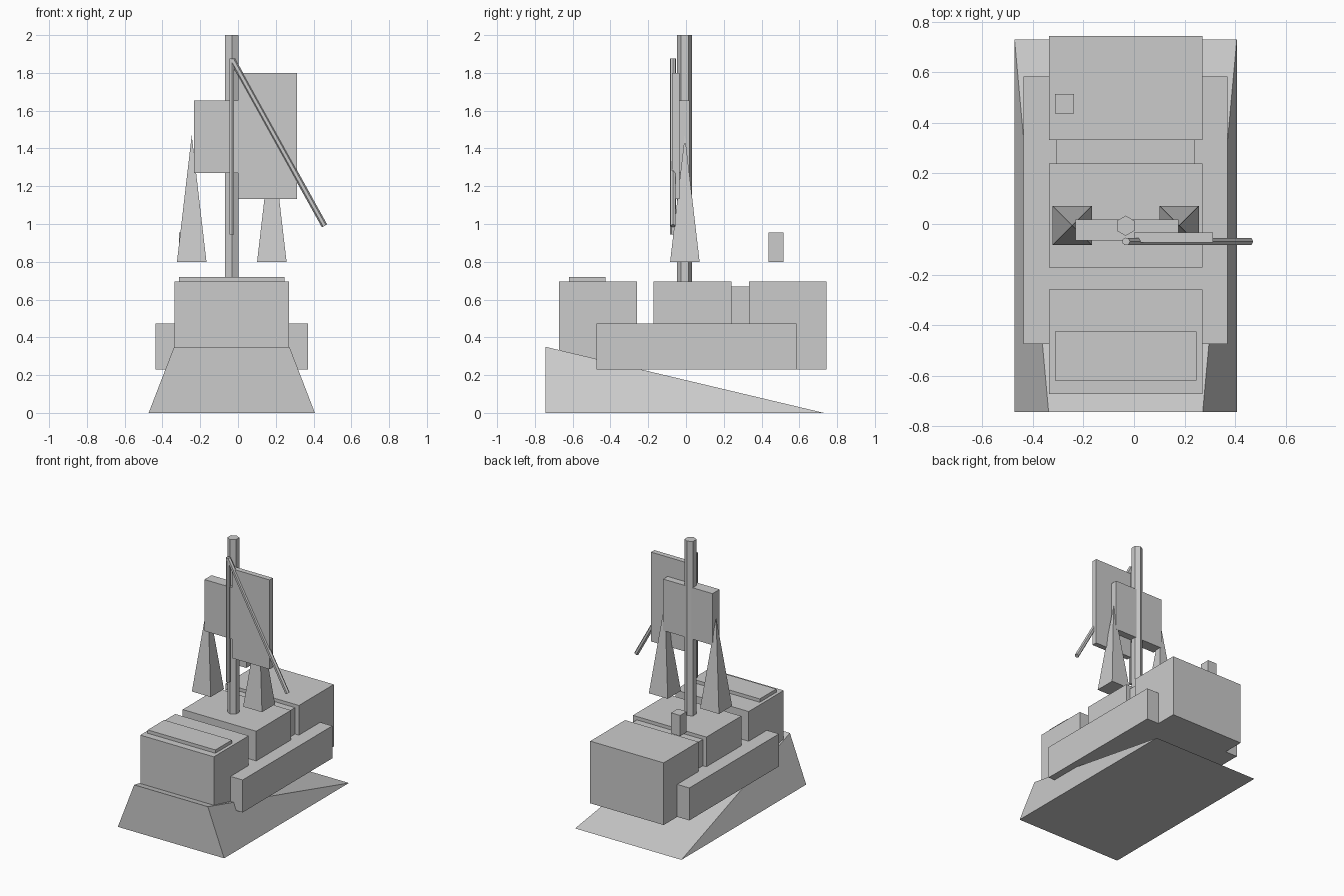
import bpy, bmesh, math
from mathutils import Vector

if "Cube" in bpy.data.objects:
    bpy.data.objects.remove(bpy.data.objects["Cube"])

grey = bpy.data.materials.new("plain grey")
grey.diffuse_color = (0.6, 0.6, 0.6, 1)
grey.use_nodes = True
grey.node_tree.nodes["Principled BSDF"].inputs["Base Color"].default_value = grey.diffuse_color
CX = -0.033  # hull centre line


def finish(name, bm):
    bmesh.ops.recalc_face_normals(bm, faces=bm.faces)
    me = bpy.data.meshes.new(name)
    bm.to_mesh(me)
    bm.free()
    me.materials.append(grey)
    ob = bpy.data.objects.new(name, me)
    bpy.context.collection.objects.link(ob)
    return ob


def box(name, x, y, z):
    bm = bmesh.new()
    bmesh.ops.create_cube(bm, size=1)
    for v in bm.verts:
        v.co = [a + (b - a) * (c + 0.5) for (a, b), c in zip((x, y, z), v.co)]
    return finish(name, bm)


def hull(name, points):
    bm = bmesh.new()
    for p in points:
        bm.verts.new(p)
    bmesh.ops.convex_hull(bm, input=bm.verts[:])
    bmesh.ops.dissolve_limit(bm, angle_limit=0.01, verts=bm.verts[:], edges=bm.edges[:])
    return finish(name, bm)


def rod(name, a, b, r):
    # hexagonal rod between two points
    a, b = Vector(a), Vector(b)
    bm = bmesh.new()
    bmesh.ops.create_cone(bm, cap_ends=True, segments=6, radius1=r, radius2=r,
                          depth=(b - a).length)
    ob = finish(name, bm)
    ob.location = (a + b) / 2
    ob.rotation_euler = (b - a).to_track_quat('Z', 'Y').to_euler()
    return ob


# sloping hull wedge, tall at the front
hull("hull_wedge", [(CX + s * w, y, z) for s in (-1, 1)
                    for w, y, z in ((0.44, -0.745, 0), (0.44, 0.73, 0), (0.305, -0.745, 0.35))])

# deck blocks
wide = (CX - 0.304, CX + 0.304)
narrow = (CX - 0.28, CX + 0.28)
box("side_deck", (CX - 0.404, CX + 0.404), (-0.475, 0.585), (0.23, 0.473))
box("front_block", wide, (-0.673, -0.26), (0.23, 0.695))
box("front_hatch", narrow, (-0.62, -0.425), (0.695, 0.72))
box("middle_block", wide, (-0.172, 0.24), (0.23, 0.695))
box("link_block", (CX - 0.275, CX + 0.272), (0.24, 0.333), (0.23, 0.67))
box("rear_block", wide, (0.333, 0.745), (0.23, 0.695))
box("rear_post", (-0.312, -0.237), (0.437, 0.515), (0.80, 0.955))

# mast and sails
rod("mast", (CX, -0.007, 0.6), (CX, -0.007, 2.0), 0.04)
box("large_sail", (0.0, 0.313), (-0.073, -0.034), (1.132, 1.8))
box("small_sail", (-0.232, 0.176), (-0.066, 0.018), (1.27, 1.655))

# thin spars
rod("upright_spar", (CX, -0.069, 0.945), (CX, -0.069, 1.875), 0.015)
rod("slanted_spar", (-0.03, -0.069, 1.87), (0.458, -0.069, 0.99), 0.016)

# four-sided spikes either side of the mast
for side, x in (("left", -0.245), ("right", 0.179)):
    hull(side + "_spike", [(x + i * 0.078, -0.006 + j * 0.078, 0.80)
                           for i in (-1, 1) for j in (-1, 1)] + [(x, -0.006, 1.47)])
